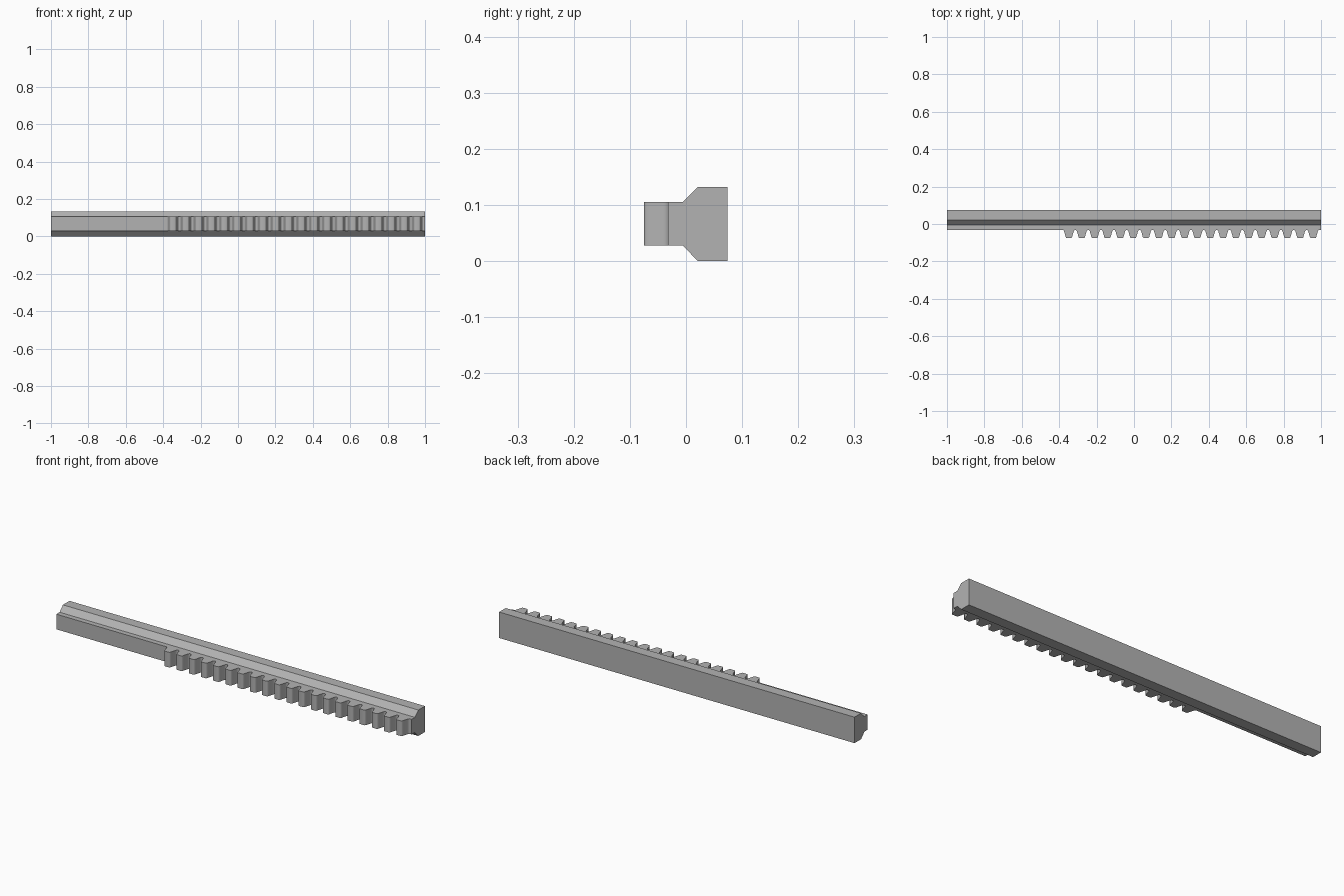
import bpy

cube = bpy.data.objects.get("Cube")
if cube:
    bpy.data.objects.remove(cube)

# Plain grey steel
steel = bpy.data.materials.new("grey steel")
steel.use_nodes = True
GREY = (0.45, 0.45, 0.45, 1)
steel.diffuse_color = GREY
steel.node_tree.nodes["Principled BSDF"].inputs["Base Color"].default_value = GREY


def prism(name, ring, offset):
    """Closed solid swept from a ring of points along an offset."""
    n = len(ring)
    far = [tuple(p + o for p, o in zip(pt, offset)) for pt in ring]
    faces = [tuple(range(n))[::-1], tuple(range(n, 2 * n))]
    faces += [(i, (i + 1) % n, n + (i + 1) % n, n + i) for i in range(n)]
    mesh = bpy.data.meshes.new(name)
    mesh.from_pydata(ring + far, [], faces)
    mesh.materials.append(steel)
    obj = bpy.data.objects.new(name, mesh)
    bpy.context.collection.objects.link(obj)
    bpy.ops.object.select_all(action="DESELECT")
    obj.select_set(True)
    bpy.context.view_layer.objects.active = obj
    bpy.ops.object.mode_set(mode="EDIT")
    bpy.ops.mesh.select_all(action="SELECT")
    bpy.ops.mesh.normals_make_consistent(inside=False)
    bpy.ops.object.mode_set(mode="OBJECT")
    bpy.ops.object.shade_smooth_by_angle(angle=0.6)
    return obj


HEIGHT, BACK, FRONT, TIP = 0.132, 0.074, -0.032, -0.075
LOW, HIGH = 0.028, 0.105

# Guide bar: narrow toothed rail widening through slopes to the back flange
lower = [(FRONT, LOW), (-0.006, LOW), (0.021, 0), (BACK, 0)]
section = lower + [(y, HEIGHT - z if z == 0 else HIGH) for y, z in reversed(lower)]
prism("guide_bar", [(-1, y, z) for y, z in section], (2, 0, 0))

# Rack teeth: root fillet, sloped flank and rounded tip, mirrored about the centre
PITCH, FIRST, COUNT = 0.0687, -0.348, 20
flank = [(0.033, 0), (0.029, 0.04), (0.0265, 0.12), (0.025, 0.22),
         (0.0185, 0.75), (0.017, 0.88), (0.0145, 0.97), (0.0115, 1)]
half = [(x, FRONT + (TIP - FRONT) * t) for x, t in flank]
outline = [(0.033, FRONT + 0.004)] + half
outline += [(-x, y) for x, y in reversed(outline)]
tooth = prism("rack_teeth", [(FIRST + x, y, LOW) for x, y in outline], (0, 0, HIGH - LOW))
row = tooth.modifiers.new("row", "ARRAY")
row.count = COUNT
row.use_relative_offset = False
row.use_constant_offset = True
row.constant_offset_displace = (PITCH, 0, 0)
